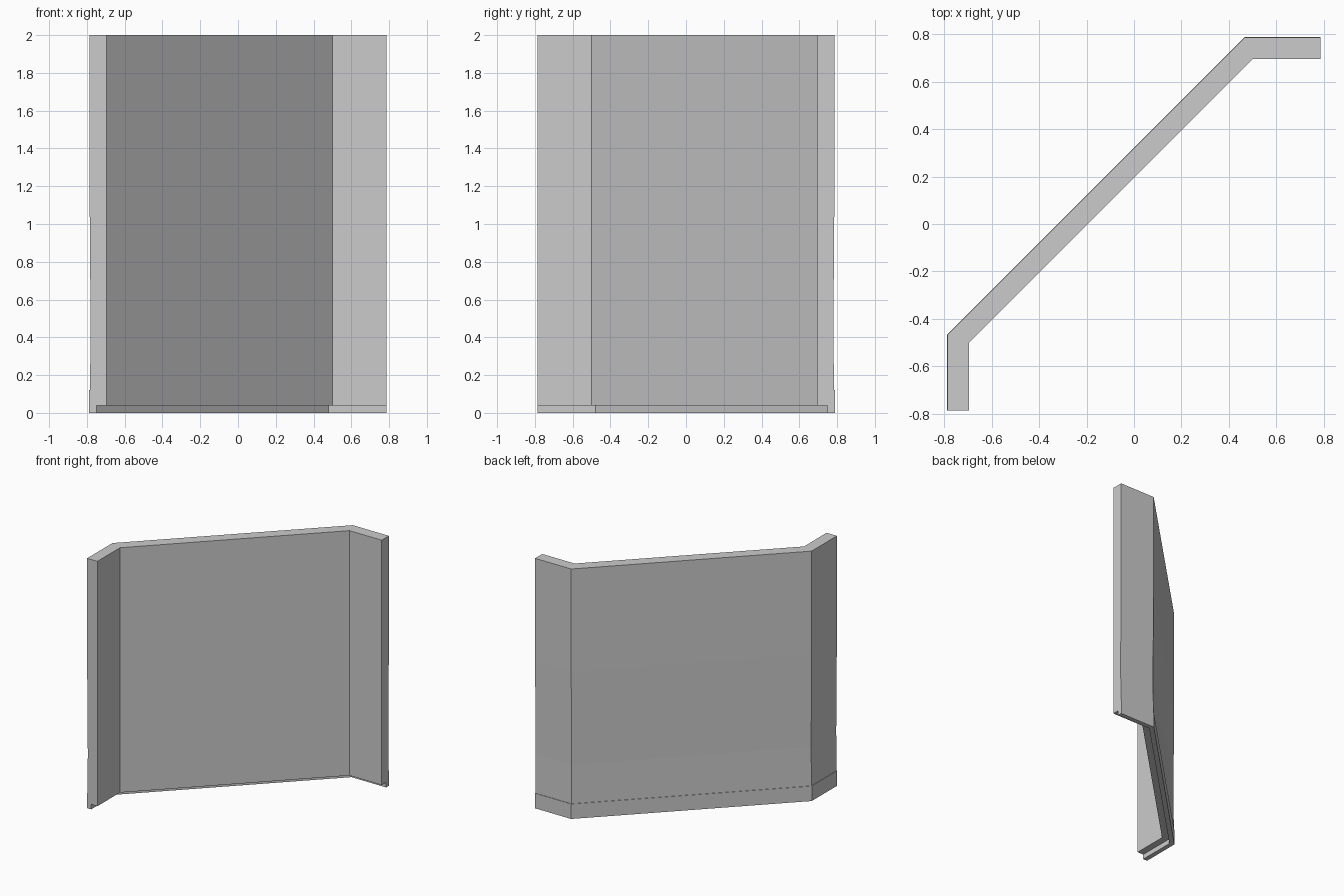
import bpy, bmesh

if "Cube" in bpy.data.objects:
    bpy.data.objects.remove(bpy.data.objects["Cube"])

# Wall cross-section as (distance from centre, height), closed loop
profile = [(0.695, 2.0), (0.695, 0.04), (0.75, 0.04), (0.75, 0.0),
           (0.788, 0.0), (0.788, 0.12), (0.784, 0.12), (0.780, 0.43),
           (0.786, 1.18), (0.786, 2.0)]
END = 0.786


def plan_points(a):
    """Plan path of one profile point: wing, two mitred bends, wing."""
    bend = 0.5 - (a - 0.695) * 0.37
    return [(-a, -END), (-a, -bend), (bend, a), (END, a)]


# Corner wall: sweep the section along the chamfered corner path
bm = bmesh.new()
rows = [[bm.verts.new((x, y, z)) for x, y in plan_points(a)] for a, z in profile]
n = len(rows)
for i in range(n):
    cur, nxt = rows[i], rows[(i + 1) % n]
    for k in range(3):
        bm.faces.new((cur[k], cur[k + 1], nxt[k + 1], nxt[k]))

# End caps
for k in (0, 3):
    bm.faces.new([row[k] for row in rows])
bmesh.ops.recalc_face_normals(bm, faces=bm.faces)

mesh = bpy.data.meshes.new("corner_wall")
bm.to_mesh(mesh)
bm.free()
wall = bpy.data.objects.new("corner_wall", mesh)
bpy.context.collection.objects.link(wall)
